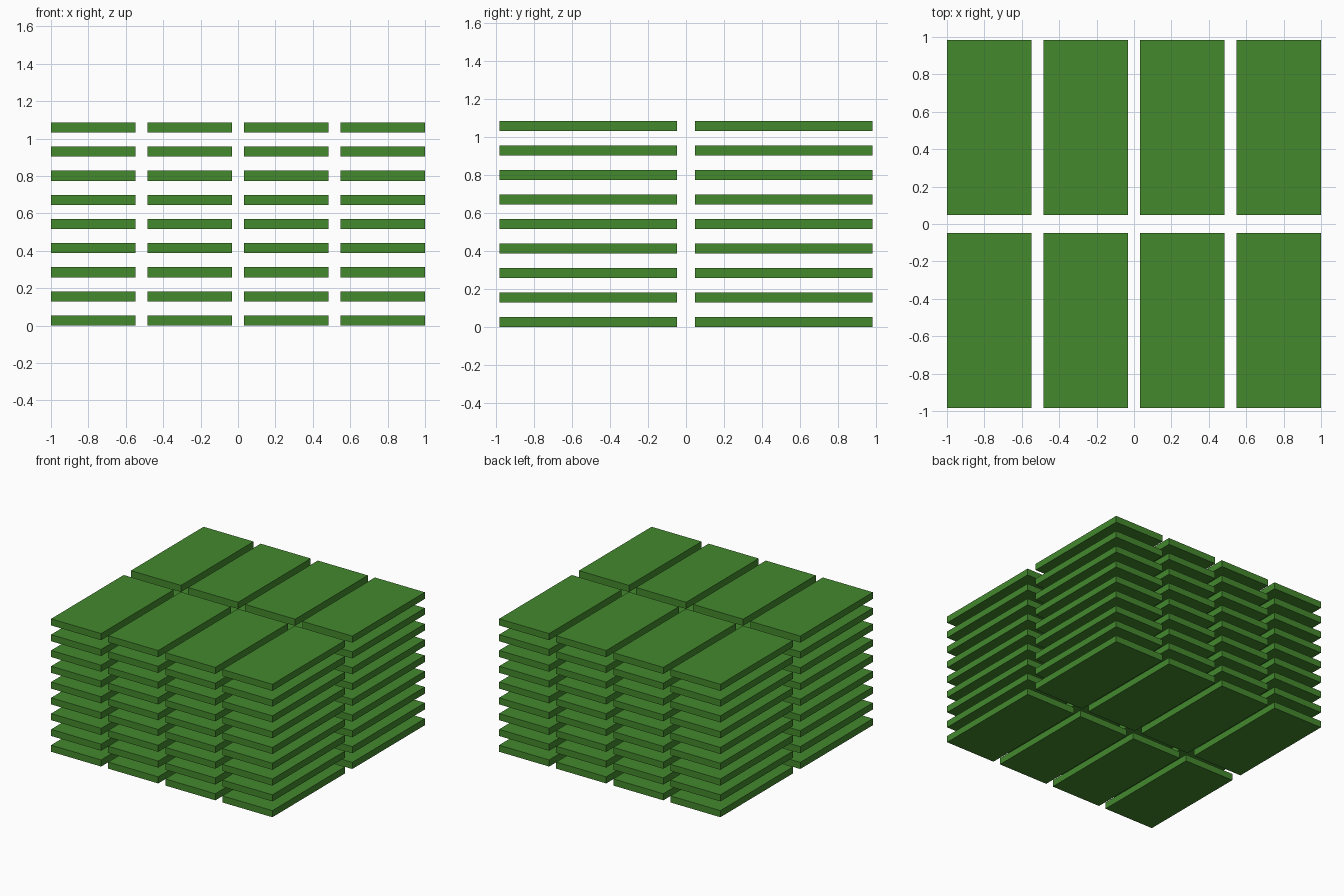
import bpy

if "Cube" in bpy.data.objects:
    bpy.data.objects.remove(bpy.data.objects["Cube"])

green = bpy.data.materials.new("leaf green")
green.diffuse_color = (0.057, 0.25, 0.027, 1)
green.use_nodes = True
green.node_tree.nodes["Principled BSDF"].inputs["Base Color"].default_value = green.diffuse_color

# slab size and spacing
W, D, H = 0.452, 0.937, 0.054
PITCH_X, PITCH_Y, PITCH_Z = 0.516, 1.031, 0.129
COLS, ROWS, LAYERS = 4, 2, 9

# one shared slab mesh
bpy.ops.mesh.primitive_cube_add(size=1)
first = bpy.context.object
slab = first.data
slab.name = "slab"
for v in slab.vertices:
    v.co.x *= W
    v.co.y *= D
    v.co.z *= H
slab.materials.append(green)
bpy.data.objects.remove(first)

# stacked grid of slabs
for k in range(LAYERS):
    for j in range(ROWS):
        for i in range(COLS):
            ob = bpy.data.objects.new(f"slab_layer{k + 1}_row{j + 1}_col{i + 1}", slab)
            ob.location = ((i - (COLS - 1) / 2) * PITCH_X,
                           (j - (ROWS - 1) / 2) * PITCH_Y,
                           H / 2 + k * PITCH_Z)
            bpy.context.collection.objects.link(ob)
